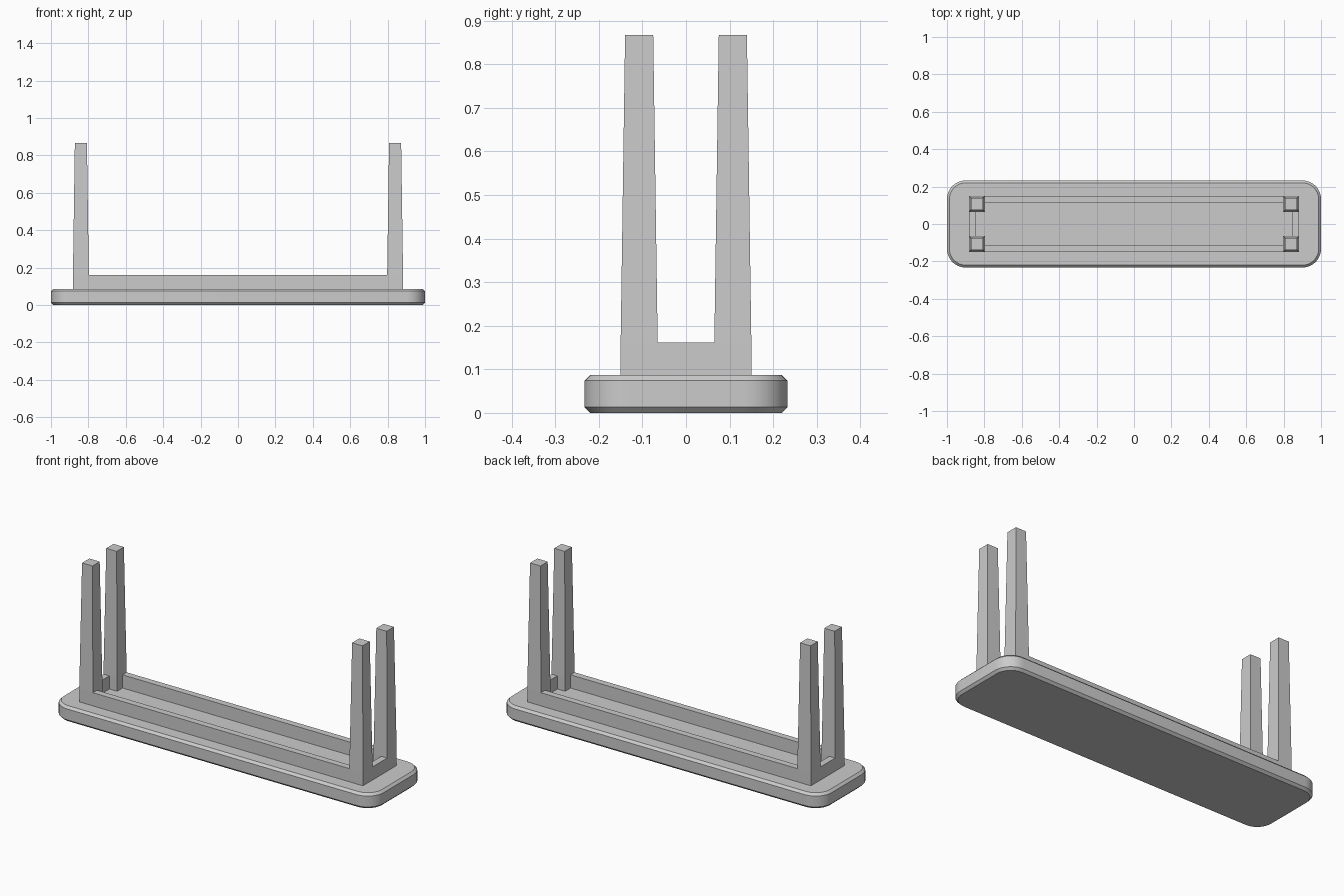
import bpy, bmesh
from mathutils import Vector

cube = bpy.data.objects.get("Cube")
if cube:
    bpy.data.objects.remove(cube, do_unlink=True)

grey = bpy.data.materials.new("plain_grey")
grey.use_nodes = True
COLOR = (0.6, 0.6, 0.6, 1)
grey.diffuse_color = COLOR
grey.node_tree.nodes["Principled BSDF"].inputs["Base Color"].default_value = COLOR

SEAT_TOP, RAIL_TOP, LEG_TOP = 0.087, 0.161, 0.867
LEG_X, LEG_Y, LEG_HALF = 0.84, 0.1075, 0.0425   # leg centre and half width
TAPER = 0.76
RAIL = 0.037


def finish(name, bm):
    mesh = bpy.data.meshes.new(name)
    bm.to_mesh(mesh)
    bm.free()
    mesh.materials.append(grey)
    obj = bpy.data.objects.new(name, mesh)
    bpy.context.collection.objects.link(obj)
    return obj


def box_mesh(low, high):
    low, high = Vector(low), Vector(high)
    bm = bmesh.new()
    bmesh.ops.create_cube(bm, size=1)
    for v in bm.verts:
        v.co = (low + high) / 2 + v.co * (high - low)
    return bm


# Seat slab: round the corners in plan, then chamfer both rims
bm = box_mesh((-1, -0.233, 0), (1, 0.233, SEAT_TOP))
corners = [e for e in bm.edges if abs(e.verts[0].co.z - e.verts[1].co.z) > 0.01]
bmesh.ops.bevel(bm, geom=corners, offset=0.1, segments=8, profile=0.5, affect='EDGES')
rims = [e for e in bm.edges if abs(e.verts[0].co.z - e.verts[1].co.z) < 0.001]
bmesh.ops.bevel(bm, geom=rims, offset=0.013, segments=1, affect='EDGES')
seat = finish("seat", bm)
bpy.context.view_layer.objects.active = seat
seat.select_set(True)
bpy.ops.object.shade_smooth_by_angle(angle=0.5)
seat.select_set(False)

# Legs: square blocks at the rails, tapering towards the free end
for sx, side in ((1, "left"), (-1, "right")):
    for sy, end in ((-1, "front"), (1, "back")):
        cx, cy = sx * LEG_X, sy * LEG_Y
        h = LEG_HALF
        bm = box_mesh((cx - h, cy - h, SEAT_TOP), (cx + h, cy + h, RAIL_TOP))
        top = max(bm.faces, key=lambda f: f.calc_center_median().z)
        tip = bmesh.ops.extrude_discrete_faces(bm, faces=[top])["faces"][0]
        for v in tip.verts:
            v.co = (cx + (v.co.x - cx) * TAPER, cy + (v.co.y - cy) * TAPER, LEG_TOP)
        finish(f"{end}_{side}_leg", bm)

# Rails between the legs, flush with their outer faces
inner_x, outer_x = LEG_X - LEG_HALF, LEG_X + LEG_HALF
inner_y, outer_y = LEG_Y - LEG_HALF, LEG_Y + LEG_HALF
for s, end in ((-1, "front"), (1, "back")):
    ys = sorted((s * outer_y, s * (outer_y - RAIL)))
    finish(f"{end}_rail", box_mesh((-inner_x, ys[0], SEAT_TOP), (inner_x, ys[1], RAIL_TOP)))
for s, side in ((1, "left"), (-1, "right")):
    xs = sorted((s * outer_x, s * (outer_x - RAIL)))
    finish(f"{side}_end_rail", box_mesh((xs[0], -inner_y, SEAT_TOP), (xs[1], inner_y, RAIL_TOP)))
